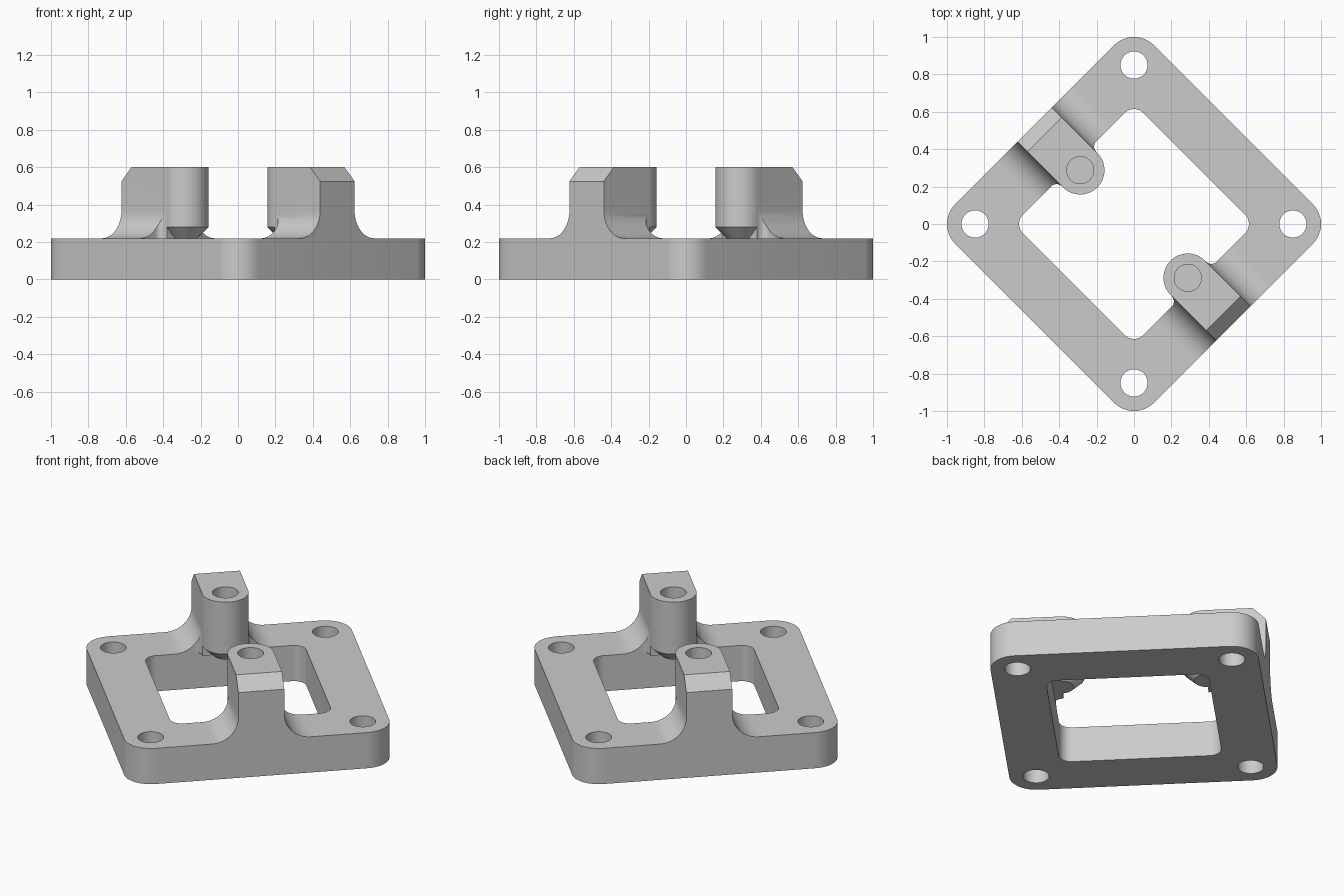
import bpy, bmesh, math
from mathutils import Matrix, Vector

cube = bpy.data.objects.get("Cube")
if cube:
    bpy.data.objects.remove(cube, do_unlink=True)

grey = bpy.data.materials.new("plain grey")
grey.use_nodes = True
grey.diffuse_color = (0.6, 0.6, 0.6, 1)
grey.node_tree.nodes["Principled BSDF"].inputs["Base Color"].default_value = grey.diffuse_color

HALF, INNER, CORNER = 0.751, 0.455, 0.15    # plate half width, window, corner radius
THICK, TOP = 0.22, 0.6                      # plate top, post top
POST_Y, POST_R, HOLE_R = 0.407, 0.13, 0.0725
FILLET, FLARE = 0.15, 0.04


def arc(cx, cy, r, start, end, n=12):
    angles = [math.radians(start + (end - start) * i / n) for i in range(n + 1)]
    return [(cx + r * math.cos(a), cy + r * math.sin(a)) for a in angles]


def rounded_square(half, r):
    c = half - r
    return [p for k, (sx, sy) in enumerate([(1, 1), (-1, 1), (-1, -1), (1, -1)])
            for p in arc(sx * c, sy * c, r, 90 * k, 90 * k + 90)]


def finish(name, bm):
    bmesh.ops.recalc_face_normals(bm, faces=bm.faces)
    mesh = bpy.data.meshes.new(name)
    bm.to_mesh(mesh)
    bm.free()
    mesh.materials.append(grey)
    ob = bpy.data.objects.new(name, mesh)
    bpy.context.collection.objects.link(ob)
    return ob


def prism(name, pts, lo, hi, axis="z"):
    """Extrude a 2D outline along the given axis."""
    place = {"z": lambda a, b, d: (a, b, d),
             "y": lambda a, b, d: (a, d, b),
             "x": lambda a, b, d: (d, a, b)}[axis]
    bm = bmesh.new()
    face = bm.faces.new([bm.verts.new(place(a, b, lo)) for a, b in pts])
    new = bmesh.ops.extrude_face_region(bm, geom=[face])["geom"]
    shift = Vector(place(0, 0, hi - lo))
    bmesh.ops.translate(bm, vec=shift, verts=[v for v in new if isinstance(v, bmesh.types.BMVert)])
    return finish(name, bm)


def turned(name, profile, y, n=48):
    """Spin a radius/height profile about a vertical axis."""
    bm = bmesh.new()
    verts = [bm.verts.new((r, y, z)) for r, z in profile]
    edges = [bm.edges.new(pair) for pair in zip(verts, verts[1:])]
    bmesh.ops.spin(bm, geom=verts + edges, cent=(0, y, 0), axis=(0, 0, 1),
                   angle=math.tau, steps=n, use_duplicate=False)
    bmesh.ops.remove_doubles(bm, verts=bm.verts, dist=1e-5)
    return finish(name, bm)


def combine(ob, tool, operation):
    """Apply a boolean and discard the tool."""
    mod = ob.modifiers.new("bool", "BOOLEAN")
    mod.object, mod.operation, mod.solver = tool, operation, "EXACT"
    bpy.context.view_layer.update()
    graph = bpy.context.evaluated_depsgraph_get()
    mesh = bpy.data.meshes.new_from_object(ob.evaluated_get(graph))
    ob.modifiers.clear()
    ob.data = mesh
    bpy.data.objects.remove(tool, do_unlink=True)


# Square plate with window and corner holes
plate = prism("base_plate", rounded_square(HALF, CORNER), 0, THICK)
combine(plate, prism("window", rounded_square(INNER, 0.07), -1, 1), "DIFFERENCE")
c = HALF - CORNER
for sx in (-1, 1):
    for sy in (-1, 1):
        combine(plate, prism("hole", arc(sx * c, sy * c, HOLE_R, 0, 352.5, 47), -1, 1), "DIFFERENCE")


def make_post(name):
    # Side outline: upright with concave fillets running down to the plate
    right = arc(POST_R + FILLET, THICK + FILLET, FILLET, 270, 180, 16)
    side = right + [(POST_R, TOP), (-POST_R, TOP)] + [(-x, z) for x, z in reversed(right)]
    post = prism(name, side, 0.3, HALF, "y")
    # Plan outline: flares into the window edge
    flare = arc(POST_R + FLARE, INNER - FLARE, FLARE, 180, 90, 8)
    plan = [(POST_R, POST_Y)] + flare + [(0.5, INNER), (0.5, 1)]
    plan += [(-x, y) for x, y in reversed(plan)]
    combine(post, prism("plan", plan, 0, 1), "INTERSECT")
    # Round nose with a conical underside
    nose = turned("nose", [(0, THICK), (0.07, THICK), (POST_R, THICK + 0.06),
                           (POST_R, TOP), (0, TOP)], POST_Y)
    combine(post, nose, "UNION")
    # Sloped outer top edge and blind screw hole
    slope = [(HALF - 0.075, TOP), (HALF + 0.025, TOP - 0.1), (HALF + 0.1, TOP + 0.1),
             (HALF - 0.175, TOP + 0.1)]
    combine(post, prism("slope", slope, -0.5, 0.5, "x"), "DIFFERENCE")
    combine(post, prism("bore", arc(0, POST_Y, HOLE_R, 0, 352.5, 47), TOP - 0.28, 1), "DIFFERENCE")
    return post


parts = [plate]
for name, turn in (("back_right_post", 0), ("front_left_post", math.pi)):
    post = make_post(name)
    post.data.transform(Matrix.Rotation(turn, 4, "Z"))
    parts.append(post)

# Stand the square on its diagonal, smooth the rounded faces
for ob in parts:
    ob.data.transform(Matrix.Rotation(math.pi / 4, 4, "Z"))
    bpy.ops.object.select_all(action="DESELECT")
    ob.select_set(True)
    bpy.context.view_layer.objects.active = ob
    bpy.ops.object.shade_smooth_by_angle(angle=math.radians(30))
